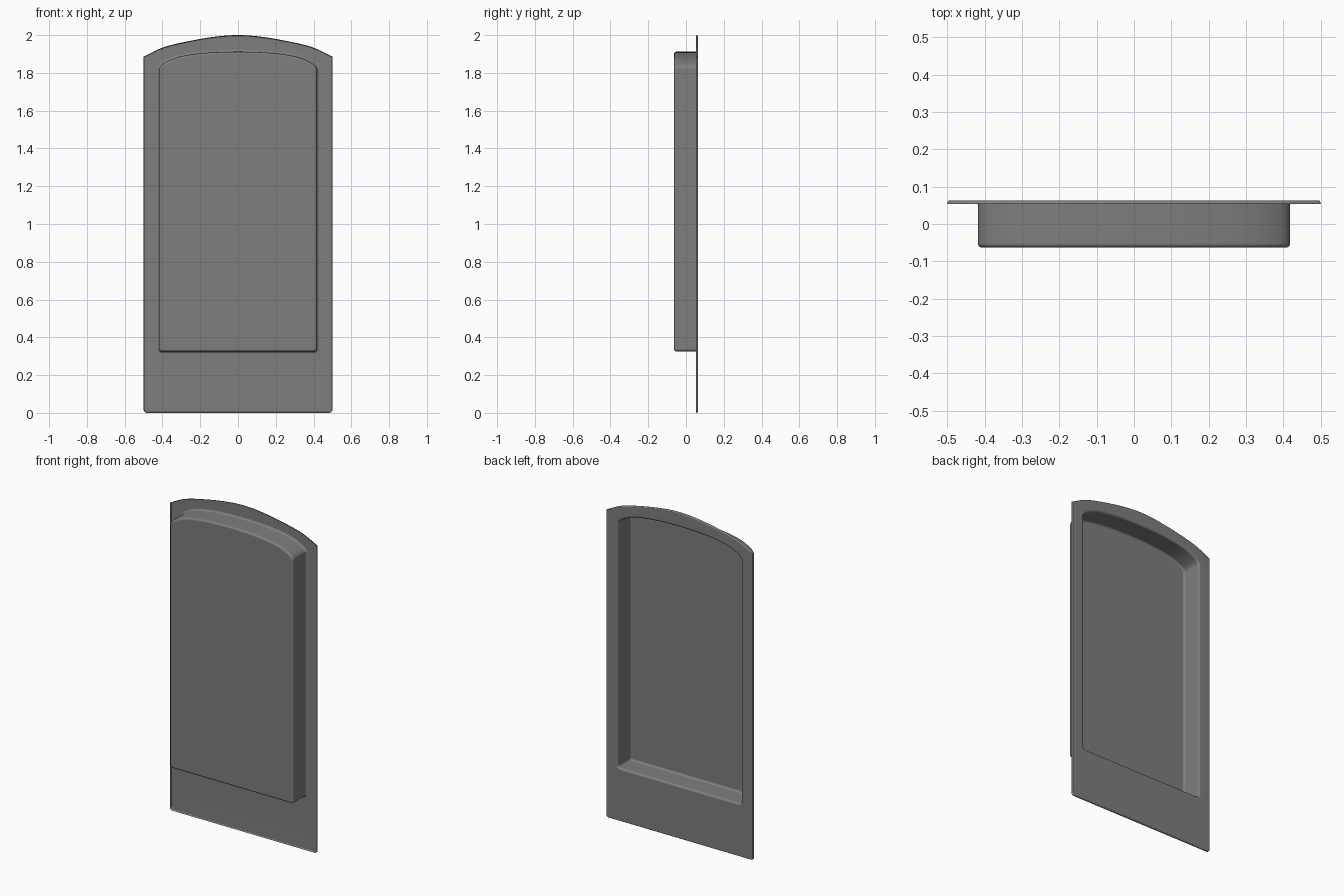
import bpy
import bmesh
import math
from mathutils import Vector

cube = bpy.data.objects.get("Cube")
if cube:
    bpy.data.objects.remove(cube, do_unlink=True)

BACK, FRONT, RIM = 0.0635, -0.0635, 0.0535


def spline(keys, before, steps=4):
    """Smooth curve through the keys, ending level on the centre line."""
    after = (-keys[-2][0], keys[-2][1])
    p = [Vector(k) for k in [before] + keys + [after]]
    pts = []
    for i in range(1, len(p) - 2):
        a, b, c, d = p[i - 1:i + 3]
        for s in range(steps):
            t = s / steps
            pts.append(0.5 * (2 * b + (c - a) * t + (2 * a - 5 * b + 4 * c - d) * t * t
                              + (3 * b - a - 3 * c + d) * t ** 3))
    return pts + [p[-2]]


def outline(bottom, radius, keys, before):
    """Closed arched outline in x and z, counter-clockwise from the front."""
    w = keys[0][0]
    half = []
    for i in range(6):
        a = math.radians(-90 + 18 * i)
        half.append(Vector((w - radius + radius * math.cos(a),
                            bottom + radius + radius * math.sin(a))))
    half += spline(keys, before)
    return half + [Vector((-p.x, p.y)) for p in reversed(half[:-1])]


def inset(pts, d):
    """Move the outline inward by d, with mitred corners."""
    out = []
    for i, p in enumerate(pts):
        e1 = (p - pts[i - 1]).normalized()
        e2 = (pts[(i + 1) % len(pts)] - p).normalized()
        n1, n2 = Vector((-e1.y, e1.x)), Vector((-e2.y, e2.x))
        m = (n1 + n2).normalized()
        out.append(p + m * d / max(m.dot(n1), 0.5))
    return out


# Arched outlines of the flange and of the raised pan
flange = outline(0.0, 0.018,
                 [(0.5, 1.885), (0.39, 1.937), (0.23, 1.974), (0.1, 1.994), (0, 2.0)],
                 (0.61, 1.833))
pan = outline(0.325, 0.015,
              [(0.418, 1.82), (0.39, 1.852), (0.31, 1.885), (0.18, 1.905), (0, 1.912)],
              (0.418, 1.77))

# Cross-section: folded rim, flat flange, fillet, wall, rounded front edge
section = [(flange, 0.0, RIM), (flange, 0.0015, 0.059),
           (flange, 0.003, 0.062), (flange, 0.006, BACK)]
r = 0.012
for i in range(5):
    a = math.radians(22.5 * i)
    section.append((pan, -r + r * math.sin(a), BACK - r + r * math.cos(a)))
for i in range(5):
    a = math.radians(22.5 * i)
    section.append((pan, r - r * math.cos(a), FRONT + r - r * math.sin(a)))

bm = bmesh.new()
loops = [[bm.verts.new((p.x, y, p.y)) for p in inset(pts, d)] for pts, d, y in section]
n = len(flange)
for a, b in zip(loops, loops[1:]):
    for i in range(n):
        j = (i + 1) % n
        bm.faces.new((a[i], a[j], b[j], b[i]))
bm.faces.new(loops[-1])

mesh = bpy.data.meshes.new("arched_panel")
bm.to_mesh(mesh)
bm.free()
panel = bpy.data.objects.new("arched_panel", mesh)
bpy.context.collection.objects.link(panel)

# Plain grey finish
grey = bpy.data.materials.new("mid_grey")
grey.use_nodes = True
colour = (0.21, 0.21, 0.21, 1.0)
grey.diffuse_color = colour
grey.node_tree.nodes["Principled BSDF"].inputs["Base Color"].default_value = colour
mesh.materials.append(grey)

# Smooth fillets with flat large faces
bpy.ops.object.select_all(action='DESELECT')
panel.select_set(True)
bpy.context.view_layer.objects.active = panel
bpy.ops.object.shade_smooth_by_angle(angle=math.radians(40))
weighted = panel.modifiers.new("even_shading", 'WEIGHTED_NORMAL')
weighted.keep_sharp = True
